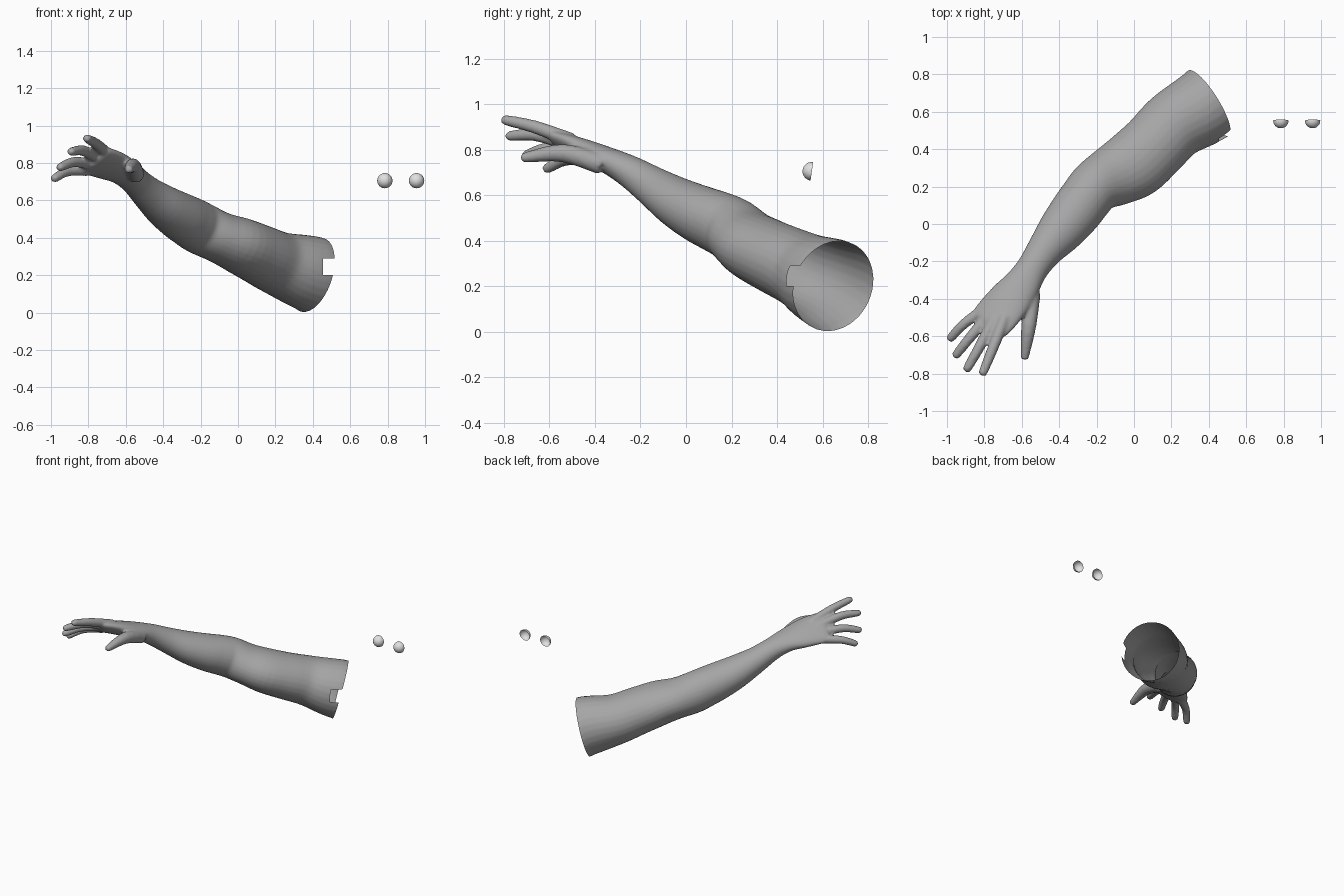
import bpy, bmesh, math
from mathutils import Vector, Matrix

if "Cube" in bpy.data.objects:
    bpy.data.objects.remove(bpy.data.objects["Cube"])

def material(name, rgb):
    m = bpy.data.materials.new(name)
    m.diffuse_color = (*rgb, 1)
    m.use_nodes = True
    m.node_tree.nodes["Principled BSDF"].inputs["Base Color"].default_value = m.diffuse_color
    return m

skin = material("skin grey", (0.38, 0.38, 0.38))
eye_mat = material("eye light grey", (0.75, 0.75, 0.75))

def spline(rows, steps):
    """Smooth interpolation through rows of numbers."""
    pts = [rows[0]] + rows + [rows[-1]]
    out = []
    for i in range(1, len(pts) - 2):
        for s in range(steps):
            t = s / steps
            out.append([0.5 * (2*b + (c-a)*t + (2*a-5*b+4*c-d)*t*t + (3*b-a-3*c+d)*t**3)
                        for a, b, c, d in zip(*pts[i-1:i+3])])
    return out + [list(rows[-1])]

def loft(bm, rows, sides=28, steps=4):
    """Closed tube; each row is x, y, z, half width, half height, roll in degrees."""
    rows = spline(rows, steps)
    centres = [Vector(r[:3]) for r in rows]
    rings = []
    for i, r in enumerate(rows):
        a, b = max(i - 2, 0), min(i + 2, len(rows) - 1)
        t = (centres[b] - centres[a]).normalized()
        side = t.cross(Vector((0, 0, 1))).normalized()
        up = side.cross(t)
        roll = math.radians(r[5])
        h = side * math.cos(roll) - up * math.sin(roll)
        v = up * math.cos(roll) + side * math.sin(roll)
        rings.append([bm.verts.new(centres[i] + h * r[3] * math.cos(k * math.tau / sides)
                                   + v * r[4] * math.sin(k * math.tau / sides))
                      for k in range(sides)])
    for p, q in zip(rings, rings[1:]):
        for k in range(sides):
            j = (k + 1) % sides
            bm.faces.new((p[k], p[j], q[j], q[k]))
    bm.faces.new(rings[0][::-1])
    bm.faces.new(rings[-1])

bm = bmesh.new()

# Upper arm, elbow, forearm, wrist and palm
loft(bm, [
    (.50, .74, .14, .205, .205, 0),
    (.405, .65, .20, .205, .205, 0),
    (.33, .60, .225, .20, .195, 0),
    (.21, .525, .265, .187, .170, 0),
    (.105, .415, .315, .184, .158, 0),
    (0, .32, .363, .186, .148, 0),
    (-.105, .26, .405, .168, .136, 0),
    (-.20, .205, .45, .146, .140, 0),
    (-.255, .14, .482, .141, .136, 0),
    (-.315, .06, .517, .138, .127, 0),
    (-.395, -.04, .57, .124, .110, 0),
    (-.48, -.145, .638, .097, .088, 0),
    (-.545, -.24, .70, .086, .072, 5),
    (-.60, -.325, .745, .100, .060, 12),
    (-.66, -.40, .775, .118, .054, 20),
    (-.715, -.465, .797, .126, .046, 25),
    (-.77, -.53, .813, .125, .036, 28),
    (-.785, -.548, .815, .105, .022, 28),
])

# Fingers and thumb: base, middle, tip, base radius
digits = [
    [(-.80, -.455, .76), (-.91, -.535, .755), (-.985, -.615, .715), .031],
    [(-.77, -.48, .79), (-.875, -.605, .805), (-.955, -.705, .775), .032],
    [(-.74, -.50, .82), (-.825, -.655, .865), (-.895, -.78, .86), .033],
    [(-.69, -.50, .84), (-.755, -.665, .90), (-.81, -.80, .932), .033],
    [(-.545, -.37, .735), (-.562, -.54, .785), (-.585, -.715, .765), .046],
]
for base, mid, tip, r in digits:
    tip_v = Vector(tip)
    d = (tip_v - Vector(mid)).normalized() * .012
    loft(bm, [(*base, r, r, 0), (*mid, r * .88, r * .88, 0),
              (*(tip_v - d), .024, .023, 0), (*(tip_v + d * .6), .015, .014, 0),
              (*(tip_v + d), .004, .004, 0)], sides=14)

me = bpy.data.meshes.new("arm")
bm.to_mesh(me)
bm.free()
arm = bpy.data.objects.new("arm", me)
bpy.context.collection.objects.link(arm)

# Fuse into one skin and soften the joins
rm = arm.modifiers.new("fuse", 'REMESH')
rm.mode = 'VOXEL'
rm.voxel_size = .009
sm = arm.modifiers.new("soften", 'SMOOTH')
sm.factor = .5
sm.iterations = 5
dg = bpy.context.evaluated_depsgraph_get()
fused = bpy.data.meshes.new_from_object(arm.evaluated_get(dg))
arm.modifiers.clear()
arm.data = fused

# Open the shoulder end with a slanted cut, then a small notch in the front rim
bm = bmesh.new()
bm.from_mesh(fused)
def cut(co, no, clear):
    bmesh.ops.bisect_plane(bm, geom=bm.verts[:] + bm.edges[:] + bm.faces[:],
                           plane_co=co, plane_no=no, clear_outer=clear)
cut((.40, .65, .21), (.82, .51, -.26), True)
cut((0, 0, .20), (0, 0, 1), False)
cut((0, 0, .29), (0, 0, 1), False)
cut((.455, 0, 0), (1, 0, 0), False)
notch = [f for f in bm.faces if f.calc_center_median().x > .455
         and .20 < f.calc_center_median().z < .29 and f.calc_center_median().y < .6]
bmesh.ops.delete(bm, geom=notch, context='FACES')
for f in bm.faces:
    f.smooth = True
    f.material_index = 0
bm.to_mesh(fused)
bm.free()
fused.materials.clear()
fused.materials.append(skin)

# Two open half-sphere eyes facing the front
for name, x in (("left_eye", .785), ("right_eye", .955)):
    bm = bmesh.new()
    bmesh.ops.create_uvsphere(bm, u_segments=24, v_segments=16, radius=.041)
    bmesh.ops.delete(bm, geom=[v for v in bm.verts if v.co.z < -.001], context='VERTS')
    bm.transform(Matrix.Translation((x, .553, .705)) @ Matrix.Rotation(math.radians(82), 4, 'X'))
    for f in bm.faces:
        f.smooth = True
    m = bpy.data.meshes.new(name)
    bm.to_mesh(m)
    bm.free()
    m.materials.append(eye_mat)
    bpy.context.collection.objects.link(bpy.data.objects.new(name, m))
